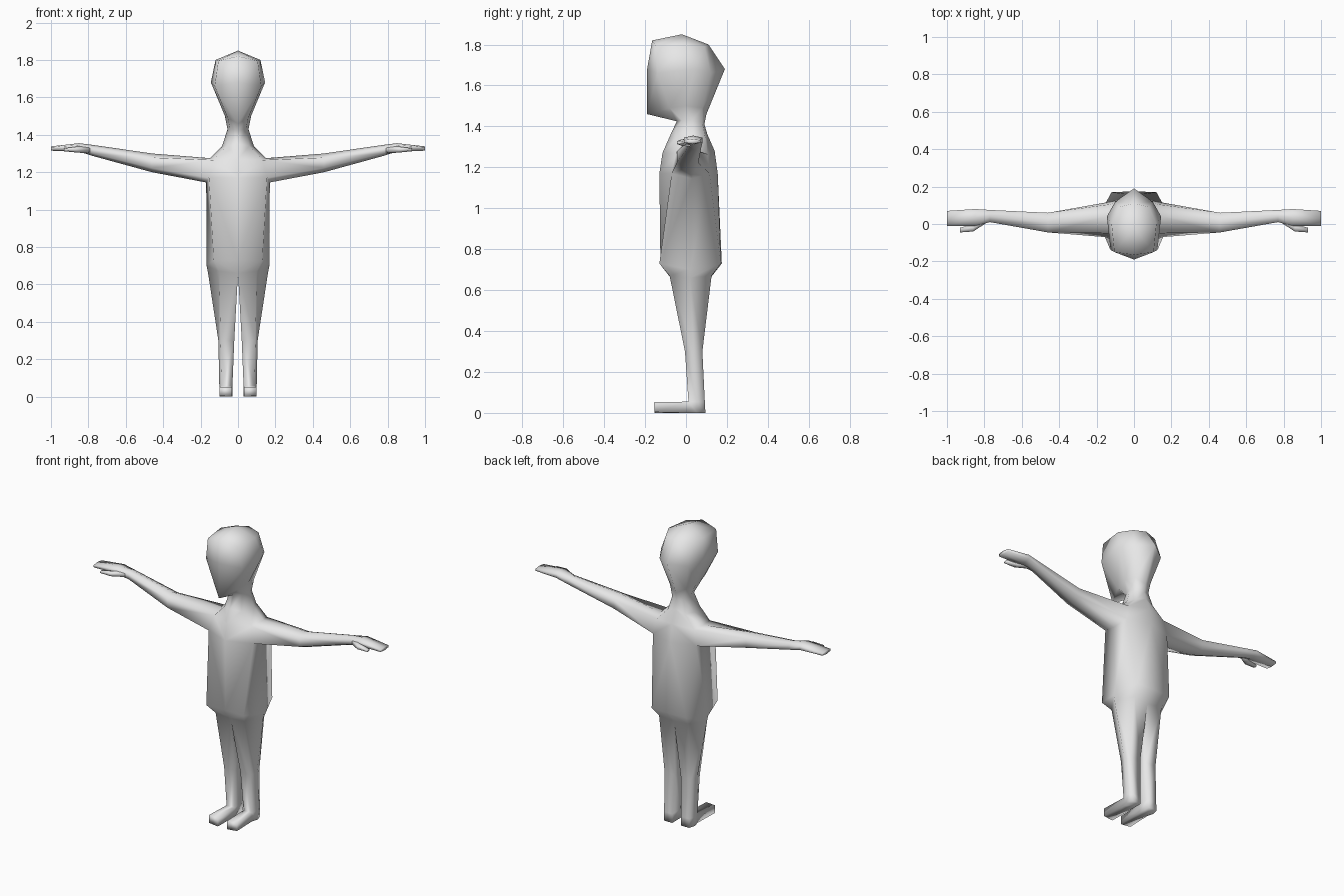
import bpy, bmesh

if "Cube" in bpy.data.objects:
    bpy.data.objects.remove(bpy.data.objects["Cube"])

skin = bpy.data.materials.new("plain_grey")
skin.diffuse_color = (0.8, 0.8, 0.8, 1)
skin.use_nodes = True
skin.node_tree.nodes["Principled BSDF"].inputs["Base Color"].default_value = skin.diffuse_color


def ring(bm, pts):
    return [bm.verts.new(p) for p in pts]


def bridge(bm, a, b, closed=True, skip=()):
    """Quads between two rings of equal size."""
    n = len(a)
    for i in range(n if closed else n - 1):
        if i not in skip:
            j = (i + 1) % n
            bm.faces.new((a[i], a[j], b[j], b[i]))


def finish(bm, name):
    """Mirror across x, weld the middle, shade smooth."""
    bmesh.ops.mirror(bm, geom=bm.verts[:] + bm.edges[:] + bm.faces[:],
                     axis='X', merge_dist=0.0005)
    bmesh.ops.remove_doubles(bm, verts=bm.verts[:], dist=0.0005)
    bmesh.ops.recalc_face_normals(bm, faces=bm.faces[:])
    for f in bm.faces:
        f.smooth = True
    me = bpy.data.meshes.new(name)
    bm.to_mesh(me)
    bm.free()
    me.materials.append(skin)
    ob = bpy.data.objects.new(name, me)
    bpy.context.collection.objects.link(ob)
    return ob


def hexagon(x, y0, y1, z0, z1):
    """Arm section: low front, low, low back, high back, high, high front."""
    ym, h = (y0 + y1) / 2, (z1 - z0) * 0.22
    return [(x, y0, z0 + h), (x, ym, z0), (x, y1, z0 + h),
            (x, y1, z1 - h), (x, ym, z1), (x, y0, z1 - h)]


def leg_section(x0, x1, y0, y1, z):
    """Leg section: inner front, outer front, side, outer back, inner back."""
    return [(x0, y0, z), (x1 - 0.012, y0, z), (x1, (y0 + y1) / 2, z),
            (x1 - 0.012, y1, z), (x0, y1, z)]


# Half sections: middle front, front corner, side, back corner, middle back
torso = [
    [(0, -.075, .66), (.10, -.08, .67), (.16, .02, .66), (.10, .125, .67), (0, .12, .66)],
    [(0, -.125, .73), (.13, -.13, .73), (.168, .02, .70), (.12, .17, .73), (0, .175, .73)],
    [(0, -.13, 1.17), (.155, -.07, 1.17), (.17, .03, 1.145), (.15, .115, 1.17), (0, .155, 1.17)],
    [(0, -.115, 1.27), (.13, -.05, 1.265), (.15, .04, 1.275), (.13, .105, 1.265), (0, .14, 1.28)],
    [(0, -.08, 1.35), (.06, -.05, 1.34), (.085, .04, 1.34), (.06, .095, 1.34), (0, .105, 1.36)],
    [(0, -.045, 1.425), (.042, -.02, 1.43), (.056, .03, 1.43), (.04, .08, 1.42), (0, .09, 1.41)],
]
head = [
    [(0, -.19, 1.46), (.055, -.08, 1.49), (.07, 0, 1.50), (.055, .08, 1.49), (0, .10, 1.46)],
    [(0, -.19, 1.68), (.125, -.14, 1.66), (.145, .04, 1.68), (.10, .12, 1.66), (0, .19, 1.68)],
    [(0, -.165, 1.82), (.105, -.15, 1.795), (.12, 0, 1.80), (.08, .09, 1.79), (0, .11, 1.80)],
]

bm = bmesh.new()
rings = [ring(bm, r) for r in torso + head]
for k in range(len(rings) - 1):
    # Leave an armhole between chest and shoulder
    bridge(bm, rings[k], rings[k + 1], closed=False, skip=(1, 2) if k == 2 else ())
crown = bm.verts.new((0, -.02, 1.85))
for a, b in zip(rings[-1], rings[-1][1:]):
    bm.faces.new((a, b, crown))

# Arm and flat hand
lo, hi = rings[2], rings[3]
prev = [lo[1], lo[2], lo[3], hi[3], hi[2], hi[1]]
for st in [(.46, -.045, .06, 1.20, 1.30), (.77, .01, .075, 1.285, 1.345),
           (.85, -.01, .08, 1.31, 1.355), (1.0, -.01, .07, 1.315, 1.338)]:
    cur = ring(bm, hexagon(*st))
    bridge(bm, prev, cur)
    prev = cur
bm.faces.new(prev)

# Leg
prev = rings[0]
for st in [(.02, .105, -.005, .08, .30), (.03, .10, .012, .092, .055)]:
    cur = ring(bm, leg_section(*st))
    bridge(bm, prev, cur)
    prev = cur
# Foot grows out of the front of the ankle
sole = ring(bm, leg_section(.03, .10, .012, .095, 0))
bridge(bm, prev, sole, skip=(0,))
bm.faces.new(sole)
heel = [prev[0], prev[1], sole[1], sole[0]]
toe = ring(bm, [(.032, -.155, .052), (.098, -.15, .052), (.098, -.15, .004), (.032, -.155, 0)])
bridge(bm, heel, toe)
bm.faces.new(toe)
finish(bm, "body")

# Thumbs
bm = bmesh.new()
stations = [(.79, .005, .045, 1.30, 1.338), (.86, -.04, .0, 1.305, 1.337),
            (.93, -.045, -.02, 1.312, 1.328)]
rs = [ring(bm, hexagon(*s)) for s in stations]
for a, b in zip(rs, rs[1:]):
    bridge(bm, a, b)
bm.faces.new(rs[0])
bm.faces.new(rs[-1])
finish(bm, "thumbs")
